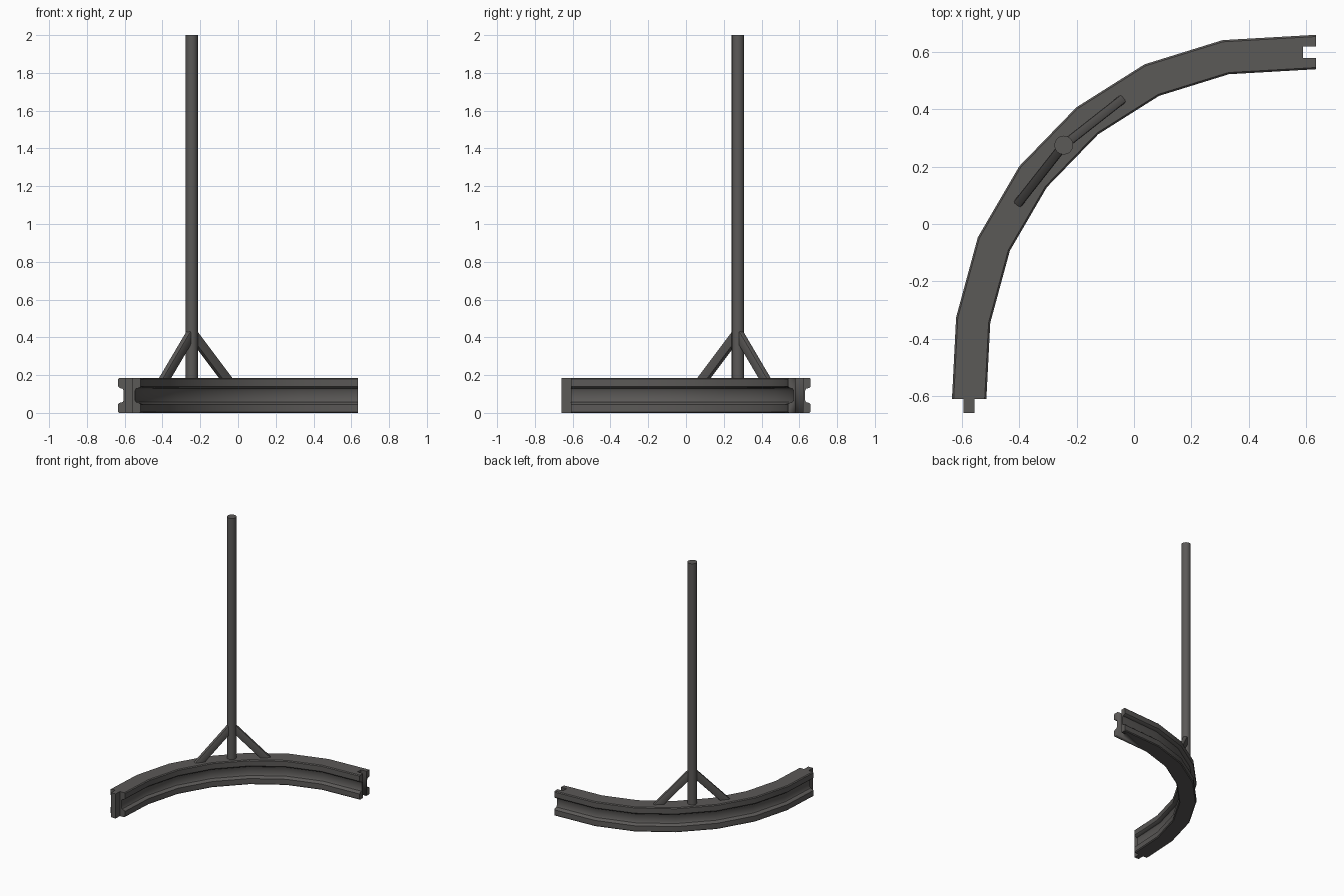
import bpy, bmesh, math
from mathutils import Vector, Matrix

if "Cube" in bpy.data.objects:
    bpy.data.objects.remove(bpy.data.objects["Cube"])

metal = bpy.data.materials.new("dark grey metal")
metal.diffuse_color = (0.105, 0.1, 0.096, 1)
metal.use_nodes = True
metal.node_tree.nodes["Principled BSDF"].inputs["Base Color"].default_value = metal.diffuse_color


def finish(bm, name, angle=40):
    bmesh.ops.recalc_face_normals(bm, faces=bm.faces)
    me = bpy.data.meshes.new(name)
    bm.to_mesh(me)
    bm.free()
    me.materials.append(metal)
    ob = bpy.data.objects.new(name, me)
    bpy.context.collection.objects.link(ob)
    bpy.ops.object.select_all(action='DESELECT')
    bpy.context.view_layer.objects.active = ob
    ob.select_set(True)
    bpy.ops.object.shade_smooth_by_angle(angle=math.radians(angle))
    return ob


def box(name, lo, hi):
    bm = bmesh.new()
    lo, hi = Vector(lo), Vector(hi)
    size = hi - lo
    bmesh.ops.create_cube(bm, size=1, matrix=Matrix.Translation((lo + hi) / 2) @ Matrix.Diagonal((*size, 1)))
    return finish(bm, name)


# Curved I-beam: profile swept along a faceted arc
H = 0.185
quarter = [(0.054, 0), (0.06, 0.006), (0.06, 0.045), (0.052, 0.053), (0.036, 0.057), (0.03, 0.068)]
right = quarter + [(u, H - z) for u, z in reversed(quarter)]
profile = right + [(-u, z) for u, z in reversed(right)]
path = [Vector(p) for p in [(-0.575, -0.61), (-0.561, -0.335), (-0.489, -0.07), (-0.352, 0.165),
                            (-0.163, 0.36), (0.062, 0.502), (0.32, 0.582), (0.635, 0.60)]]
bm = bmesh.new()
rings = []
for i, p in enumerate(path):
    if i == 0:
        side = Vector((1, 0))
    elif i == len(path) - 1:
        side = Vector((0, -1))
    else:
        a, b = (p - path[i - 1]).normalized(), (path[i + 1] - p).normalized()
        t = (a + b).normalized()
        side = Vector((t.y, -t.x)) / t.dot(a)
    rings.append([bm.verts.new((p.x + side.x * u, p.y + side.y * u, z)) for u, z in profile])
n = len(profile)
for r, s in zip(rings, rings[1:]):
    for k in range(n):
        bm.faces.new((r[k], r[(k + 1) % n], s[(k + 1) % n], s[k]))
bm.faces.new(rings[0])
bm.faces.new(rings[-1])
beam = finish(bm, "curved_beam")

# Slot in one end
cutter = box("slot_cutter", (0.59, 0.58, -0.1), (0.75, 0.62, 0.3))
cutter.hide_render = True
bpy.context.view_layer.objects.active = beam
mod = beam.modifiers.new("slot", 'BOOLEAN')
mod.object = cutter
mod.operation = 'DIFFERENCE'
mod.solver = 'EXACT'
bpy.ops.object.modifier_apply(modifier=mod.name)
bpy.data.objects.remove(cutter)

# Tongue on the other end
box("end_tongue", (-0.595, -0.66, 0), (-0.557, -0.60, H))

# Upright pole
px, py = -0.245, 0.275
bm = bmesh.new()
bmesh.ops.create_cone(bm, cap_ends=True, segments=16, radius1=0.033, radius2=0.033, depth=1.85,
                      matrix=Matrix.Translation((px, py, 2 - 0.925)))
finish(bm, "upright_pole")

# Two flattened diagonal braces
for name, d in (("front_brace", (-0.165, -0.21)), ("back_brace", (0.21, 0.165))):
    h = Vector((*d, 0)).normalized()
    top = Vector((px, py, 0.424))
    foot = Vector((px, py, 0.165)) + h * 0.247
    axis = (top - foot).normalized()
    across = Vector((-h.y, h.x, 0))
    rot = Matrix((across, axis.cross(across), axis)).transposed().to_4x4()
    bm = bmesh.new()
    bmesh.ops.create_cube(bm, size=1, matrix=Matrix.Translation((top + foot) / 2) @ rot
                          @ Matrix.Diagonal((0.032, 0.054, (top - foot).length, 1)))
    long_edges = [e for e in bm.edges
                  if abs((e.verts[0].co - e.verts[1].co).normalized().dot(axis)) > 0.9]
    bmesh.ops.bevel(bm, geom=long_edges, offset=0.007, segments=2, profile=0.5, affect='EDGES')
    finish(bm, name)
